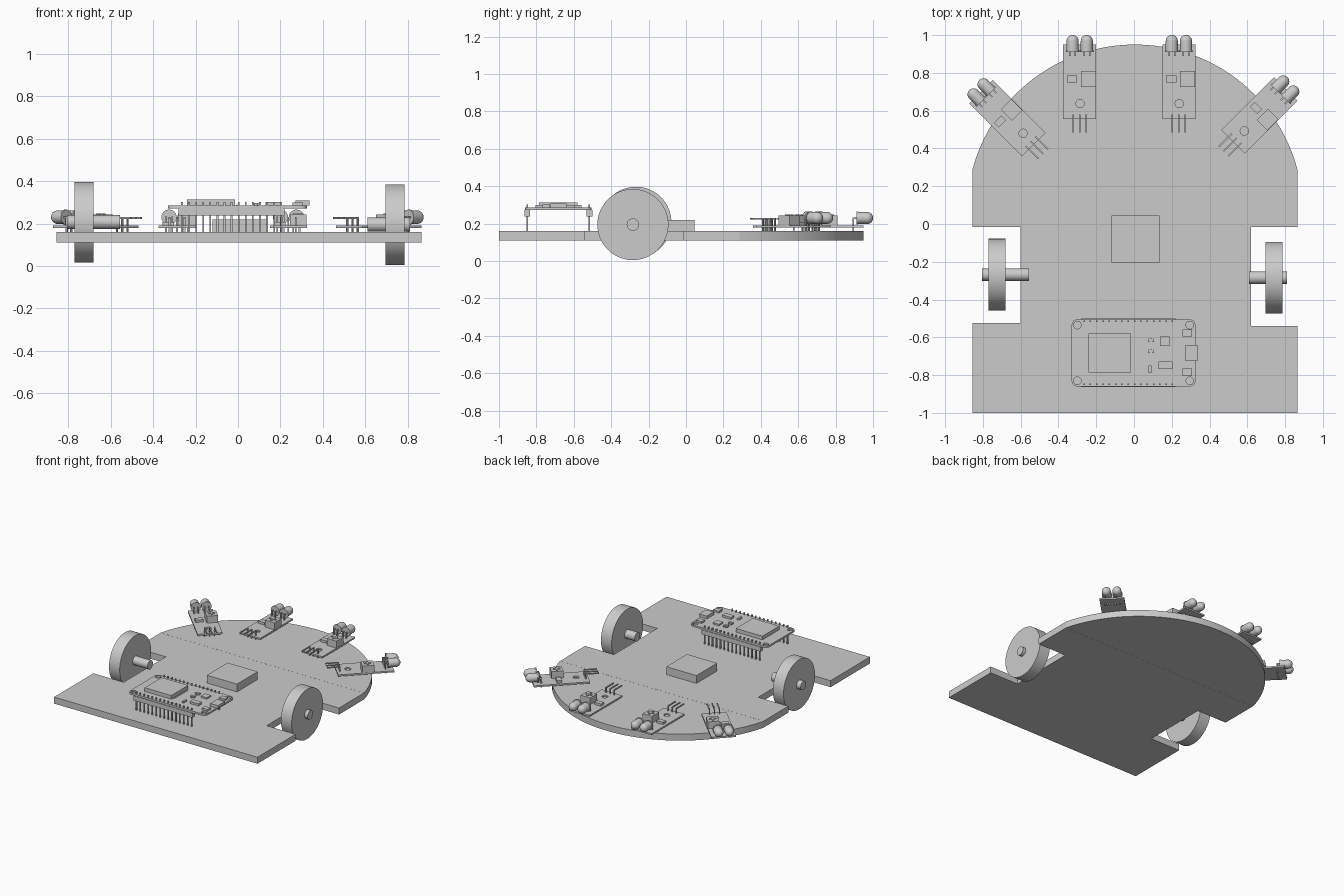
import bpy, bmesh, math
from mathutils import Matrix, Vector

cube = bpy.data.objects.get("Cube")
if cube:
    bpy.data.objects.remove(cube, do_unlink=True)

grey = bpy.data.materials.new("plain_grey")
grey.use_nodes = True
grey.diffuse_color = (0.6, 0.6, 0.6, 1)
grey.node_tree.nodes["Principled BSDF"].inputs["Base Color"].default_value = (0.6, 0.6, 0.6, 1)


def finish(mesh):
    mesh.materials.clear()
    mesh.materials.append(grey)
    mesh.shade_smooth()
    mesh.set_sharp_from_angle(angle=math.radians(35))
    return mesh


def place(name, mesh, matrix=Matrix()):
    obj = bpy.data.objects.new(name, mesh)
    obj.matrix_world = matrix
    bpy.context.collection.objects.link(obj)
    return obj


def to_mesh(name, bm):
    bmesh.ops.recalc_face_normals(bm, faces=bm.faces[:])
    mesh = bpy.data.meshes.new(name)
    bm.to_mesh(mesh)
    bm.free()
    return finish(mesh)


def add_box(bm, x0, x1, y0, y1, z0, z1):
    size = Matrix.Diagonal((x1 - x0, y1 - y0, z1 - z0, 1))
    mid = Matrix.Translation(((x0 + x1) / 2, (y0 + y1) / 2, (z0 + z1) / 2))
    bmesh.ops.create_cube(bm, size=1, matrix=mid @ size)


def boxes(name, *extents):
    bm = bmesh.new()
    for e in extents:
        add_box(bm, *e)
    return to_mesh(name, bm)


def slab(name, loops, z0, z1):
    """Flat plate from an outline followed by any holes."""
    curve = bpy.data.curves.new(name, "CURVE")
    curve.dimensions = "2D"
    curve.fill_mode = "BOTH"
    curve.extrude = (z1 - z0) / 2
    for loop in loops:
        s = curve.splines.new("POLY")
        s.points.add(len(loop) - 1)
        for p, (x, y) in zip(s.points, loop):
            p.co = (x, y, 0, 1)
        s.use_cyclic_u = True
    obj = place(name + "_outline", curve)
    bpy.context.view_layer.update()
    deps = bpy.context.evaluated_depsgraph_get()
    mesh = bpy.data.meshes.new_from_object(obj.evaluated_get(deps))
    bpy.data.objects.remove(obj)
    bpy.data.curves.remove(curve)
    bm = bmesh.new()
    bm.from_mesh(mesh)
    bpy.data.meshes.remove(mesh)
    bmesh.ops.remove_doubles(bm, verts=bm.verts[:], dist=0.0001)
    bmesh.ops.translate(bm, verts=bm.verts[:], vec=(0, 0, (z0 + z1) / 2))
    return to_mesh(name, bm)


def arc(cx, cy, r, a0, a1, n):
    angles = [math.radians(a0 + (a1 - a0) * i / n) for i in range(n + 1)]
    return [(cx + r * math.cos(a), cy + r * math.sin(a)) for a in angles]


def circle(cx, cy, r):
    return arc(cx, cy, r, 0, 345, 23)


def add_lathe(bm, profile, matrix, steps=32):
    verts = [bm.verts.new((r, 0, z)) for r, z in profile]
    edges = [bm.edges.new(pair) for pair in zip(verts, verts[1:])]
    made = bmesh.ops.spin(bm, geom=verts + edges, cent=(0, 0, 0), axis=(0, 0, 1),
                          angle=math.tau, steps=steps, use_duplicate=False)
    bmesh.ops.remove_doubles(bm, verts=bm.verts[:], dist=0.0001)
    new = [v for v in bm.verts if not v.tag]
    bmesh.ops.transform(bm, matrix=matrix, verts=new)
    for v in bm.verts:
        v.tag = True


def drum(name, r, x0, x1, y, z, steps=64):
    bm = bmesh.new()
    turn = Matrix.Translation((x0, y, z)) @ Matrix.Rotation(math.pi / 2, 4, "Y")
    add_lathe(bm, [(0, 0), (r, 0), (r, x1 - x0), (0, x1 - x0)], turn, steps)
    place(name, to_mesh(name, bm))


# Chassis: notched rear plate and curved nose plate
BOTTOM, DECK = 0.11, 0.16
rear = [(-0.855, -1), (0.865, -1), (0.865, -0.54), (0.62, -0.54), (0.62, -0.015),
        (0.865, -0.015), (0.865, 0.285), (-0.855, 0.285), (-0.855, -0.015),
        (-0.6, -0.015), (-0.6, -0.525), (-0.855, -0.525)]
place("chassis_rear", slab("chassis_rear", [rear], BOTTOM, DECK))
nose = arc(0.005, 0.06, 0.89, 14.7, 165.3, 64)
place("chassis_nose", slab("chassis_nose", [nose], BOTTOM, DECK))

# Central block
place("center_block", boxes("center_block", (-0.12, 0.135, -0.205, 0.045, DECK, 0.22)))

# Wheels and axles
for side, wheel, axle, y, z in (("right", (-0.77, -0.68), (-0.805, -0.555), -0.268, 0.207),
                                ("left", (0.695, 0.785), (0.61, 0.81), -0.284, 0.195)):
    drum(side + "_wheel", 0.19, *wheel, y, z)
    drum(side + "_axle", 0.033, *axle, y, z, 32)

# Controller board with rounded corners and mounting holes
X0, X1, Y0, Y1, R = -0.33, 0.325, -0.86, -0.505, 0.03
TOP = 0.286
outline = (arc(X1 - R, Y1 - R, R, 0, 90, 6) + arc(X0 + R, Y1 - R, R, 90, 180, 6)
           + arc(X0 + R, Y0 + R, R, 180, 270, 6) + arc(X1 - R, Y0 + R, R, 270, 360, 6))
holes = [circle(x, y, 0.02) for x in (X0 + R, X1 - R) for y in (Y0 + R, Y1 - R)]
place("controller_board", slab("controller_board", [outline] + holes, 0.272, TOP))

# Header strips and pin rows below the controller
strips, pins = [], []
for y in (-0.849, -0.516):
    strips.append((-0.28, 0.22, y - 0.015, y + 0.015, 0.237, 0.272))
    for i in range(15):
        x = -0.264 + i * 0.0334
        pins.append((x - 0.004, x + 0.004, y - 0.004, y + 0.004, DECK, 0.302))
place("header_strips", boxes("header_strips", *strips))
place("header_pins", boxes("header_pins", *pins))

# Controller parts
place("shield_can", boxes("shield_can", (-0.24, -0.015, -0.785, -0.58, TOP, 0.314)))
place("antenna_strip", boxes("antenna_strip", (-0.008, -0.003, -0.765, -0.6, TOP, 0.29)))
place("usb_socket", boxes("usb_socket", (0.272, 0.337, -0.725, -0.64, TOP, 0.308)))
place("push_buttons", boxes("push_buttons", *[(0.258, 0.306, y - 0.019, y + 0.019, TOP, 0.3)
                                               for y in (-0.577, -0.785)]))
chips = [(0.138, 0.188, -0.645, -0.595, TOP, 0.298),
         (0.13, 0.203, -0.768, -0.728, TOP, 0.302),
         (0.078, 0.093, -0.79, -0.75, TOP, 0.297)]
for y in (-0.615, -0.673):
    chips.append((0.074, 0.106, y - 0.009, y + 0.009, TOP, 0.298))
    for x, dy in ((0.08, 0.013), (0.1, 0.013), (0.09, -0.013)):
        chips.append((x - 0.004, x + 0.004, y + dy - 0.006, y + dy + 0.006, TOP, 0.291))
place("small_chips", boxes("small_chips", *chips))

# Sensor module, nose toward +y, built once and placed four times
SB = 0.19
edge = [(-0.0875, -0.1975), (0.0875, -0.1975), (0.0875, 0.1975), (-0.0875, 0.1975)]
sensor = {"board": slab("sensor_board", [edge, circle(0.002, -0.115, 0.022)], 0.178, SB)}
sensor["trimmer"] = boxes("sensor_trimmer", (0.007, 0.0865, -0.027, 0.057, SB, 0.243),
                          (0.022, 0.072, 0.008, 0.022, 0.243, 0.248),
                          (0.04, 0.054, -0.01, 0.04, 0.243, 0.248))
sensor["chip"] = boxes("sensor_chip", (-0.0675, -0.013, -0.003, 0.033, SB, 0.208))

# Bent connector pins and lamp leads
bent = []
for x in (-0.035, 0, 0.035):
    bent += [(x - 0.004, x + 0.004, -0.268, -0.172, 0.222, 0.23),
             (x - 0.004, x + 0.004, -0.18, -0.172, DECK, 0.23)]
sensor["pins"] = boxes("sensor_pins", *bent)
leads = []
for x in (-0.052, -0.023, 0.023, 0.052):
    leads += [(x - 0.004, x + 0.004, 0.137, 0.162, 0.226, 0.234),
              (x - 0.004, x + 0.004, 0.137, 0.145, DECK, 0.234)]
sensor["leads"] = boxes("sensor_leads", *leads)

# Twin domed lamps
bm = bmesh.new()
dome = [(0, 0), (0.036, 0), (0.036, 0.01), (0.032, 0.01)] + arc(0, 0.058, 0.032, 0, 90, 8)
for x in (-0.0375, 0.0375):
    add_lathe(bm, dome, Matrix.Translation((x, 0.158, 0.23)) @ Matrix.Rotation(-math.pi / 2, 4, "X"), 24)
sensor["lamps"] = to_mesh("sensor_lamps", bm)

for label, x, y, turn in (("outer_right", -0.67, 0.56, 45), ("inner_right", -0.2875, 0.7525, 0),
                          ("inner_left", 0.2375, 0.7525, 0), ("outer_left", 0.664, 0.575, -45)):
    pose = Matrix.Translation((x, y, 0)) @ Matrix.Rotation(math.radians(turn), 4, "Z")
    for part, mesh in sensor.items():
        place(label + "_sensor_" + part, mesh, pose)
